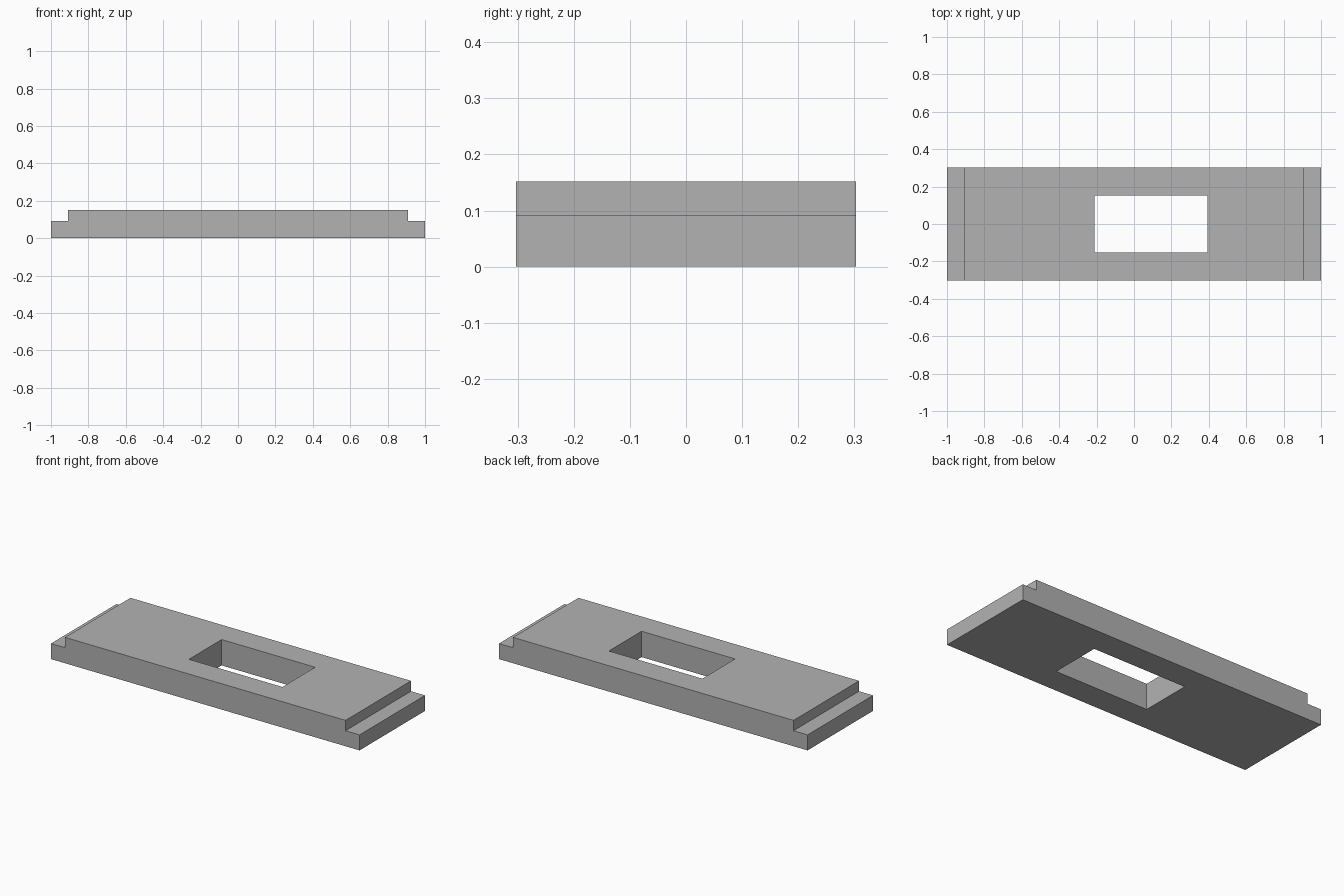
import bpy
import bmesh

cube = bpy.data.objects.get("Cube")
if cube:
    bpy.data.objects.remove(cube, do_unlink=True)

UNIT = 1 / 33
HALF_LENGTH, HALF_WIDTH, HEIGHT = 33 * UNIT, 10 * UNIT, 5 * UNIT
STEP = 3 * UNIT                      # length and height of each end ledge
SLOT_CENTRE, SLOT_X, SLOT_Y = 3 * UNIT, 10 * UNIT, 5 * UNIT

grey = bpy.data.materials.new("plain grey")
grey.use_nodes = True
colour = (0.448, 0.448, 0.448, 1)
grey.diffuse_color = colour
grey.node_tree.nodes["Principled BSDF"].inputs["Base Color"].default_value = colour


def extruded(name, profile, vector):
    """Make a solid by extruding a closed planar profile."""
    bm = bmesh.new()
    face = bm.faces.new([bm.verts.new(p) for p in profile])
    result = bmesh.ops.extrude_face_region(bm, geom=[face])
    moved = [v for v in result["geom"] if isinstance(v, bmesh.types.BMVert)]
    bmesh.ops.translate(bm, verts=moved, vec=vector)
    bmesh.ops.recalc_face_normals(bm, faces=bm.faces)
    mesh = bpy.data.meshes.new(name)
    bm.to_mesh(mesh)
    bm.free()
    mesh.materials.append(grey)
    obj = bpy.data.objects.new(name, mesh)
    bpy.context.collection.objects.link(obj)
    return obj


# Plate with a lowered ledge at each end
right_half = [(HALF_LENGTH, 0), (HALF_LENGTH, STEP),
              (HALF_LENGTH - STEP, STEP), (HALF_LENGTH - STEP, HEIGHT)]
outline = right_half + [(-x, z) for x, z in reversed(right_half)]
plate = extruded("stepped_plate", [(x, -HALF_WIDTH, z) for x, z in outline],
                 (0, 2 * HALF_WIDTH, 0))

# Rectangular slot through the plate, off centre
corners = [(-1, -1), (1, -1), (1, 1), (-1, 1)]
cutter = extruded("slot_cutter",
                  [(SLOT_CENTRE + sx * SLOT_X, sy * SLOT_Y, -HEIGHT) for sx, sy in corners],
                  (0, 0, 3 * HEIGHT))
cut = plate.modifiers.new("slot", "BOOLEAN")
cut.operation = "DIFFERENCE"
cut.solver = "EXACT"
cut.object = cutter

# Apply the cut and remove the helper
bpy.context.view_layer.objects.active = plate
plate.select_set(True)
bpy.ops.object.modifier_apply(modifier=cut.name)
bpy.data.objects.remove(cutter, do_unlink=True)
